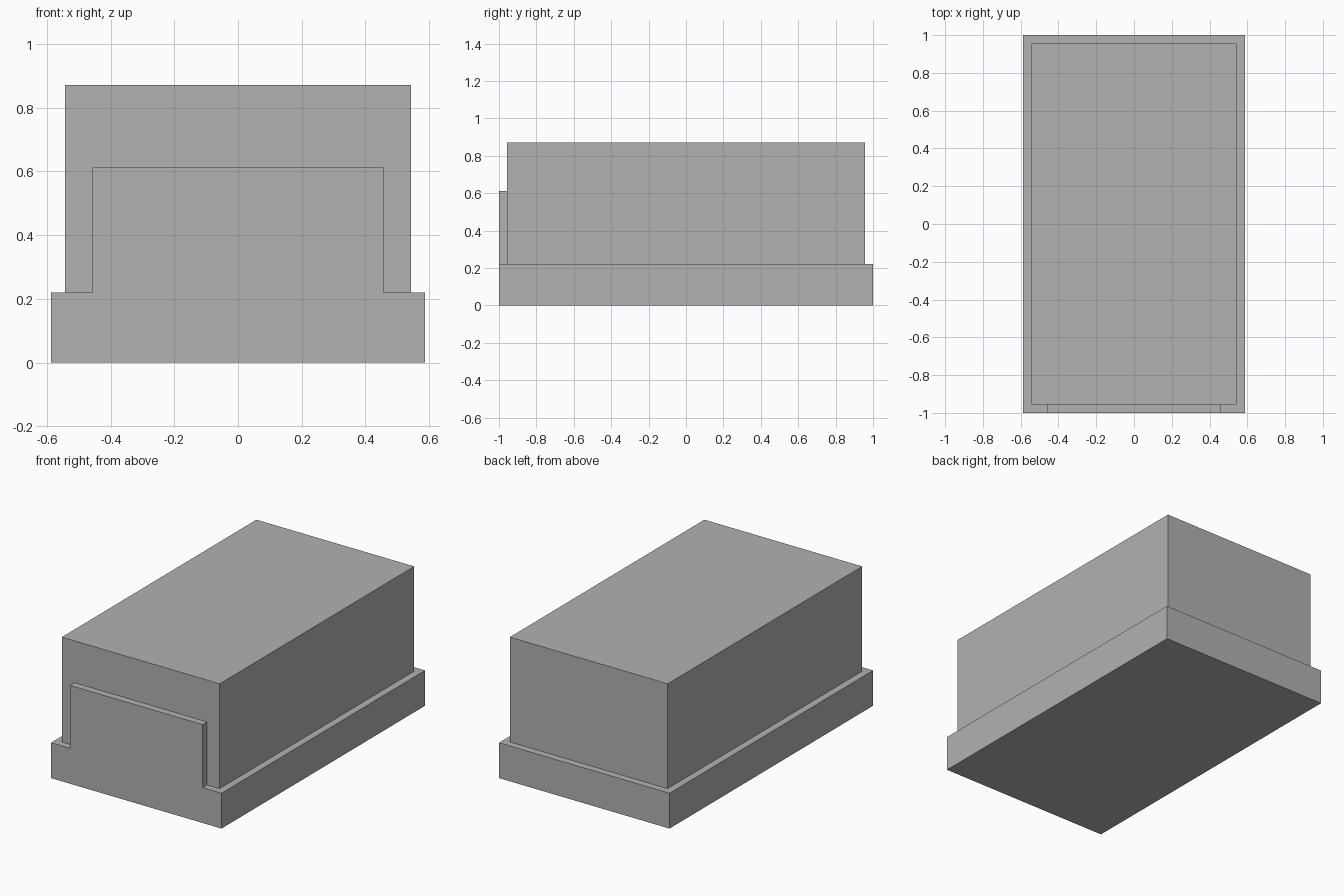
import bpy
import bmesh
from mathutils import Vector

if "Cube" in bpy.data.objects:
    bpy.data.objects.remove(bpy.data.objects["Cube"])

grey = bpy.data.materials.new("plain grey")
grey.diffuse_color = (0.445, 0.445, 0.445, 1)
grey.use_nodes = True
grey.node_tree.nodes["Principled BSDF"].inputs["Base Color"].default_value = grey.diffuse_color


def box(name, low, high):
    """Axis-aligned box between two corners."""
    low, high = Vector(low), Vector(high)
    bm = bmesh.new()
    bmesh.ops.create_cube(bm, size=1)
    for v in bm.verts:
        v.co = (low + high) / 2 + v.co * (high - low)
    mesh = bpy.data.meshes.new(name)
    bm.to_mesh(mesh)
    bm.free()
    mesh.materials.append(grey)
    obj = bpy.data.objects.new(name, mesh)
    bpy.context.collection.objects.link(obj)
    return obj


BASE_TOP, BODY_Y = 0.22, 0.956

# Wide plinth and the main block standing on it
base = box("base", (-0.587, -1, 0), (0.587, 1, BASE_TOP))
box("body", (-0.543, -BODY_Y, BASE_TOP), (0.543, BODY_Y, 0.872))

# Raised front panel, flush with the plinth and joined into it
panel = box("front_panel_joiner", (-0.457, -1, 0.1), (0.457, -BODY_Y, 0.612))
panel.hide_render = True
panel.hide_set(True)
union = base.modifiers.new("join panel", 'BOOLEAN')
union.operation = 'UNION'
union.solver = 'EXACT'
union.object = panel

# Merge the flush front faces into one
flat = base.modifiers.new("merge flat faces", 'DECIMATE')
flat.decimate_type = 'DISSOLVE'
